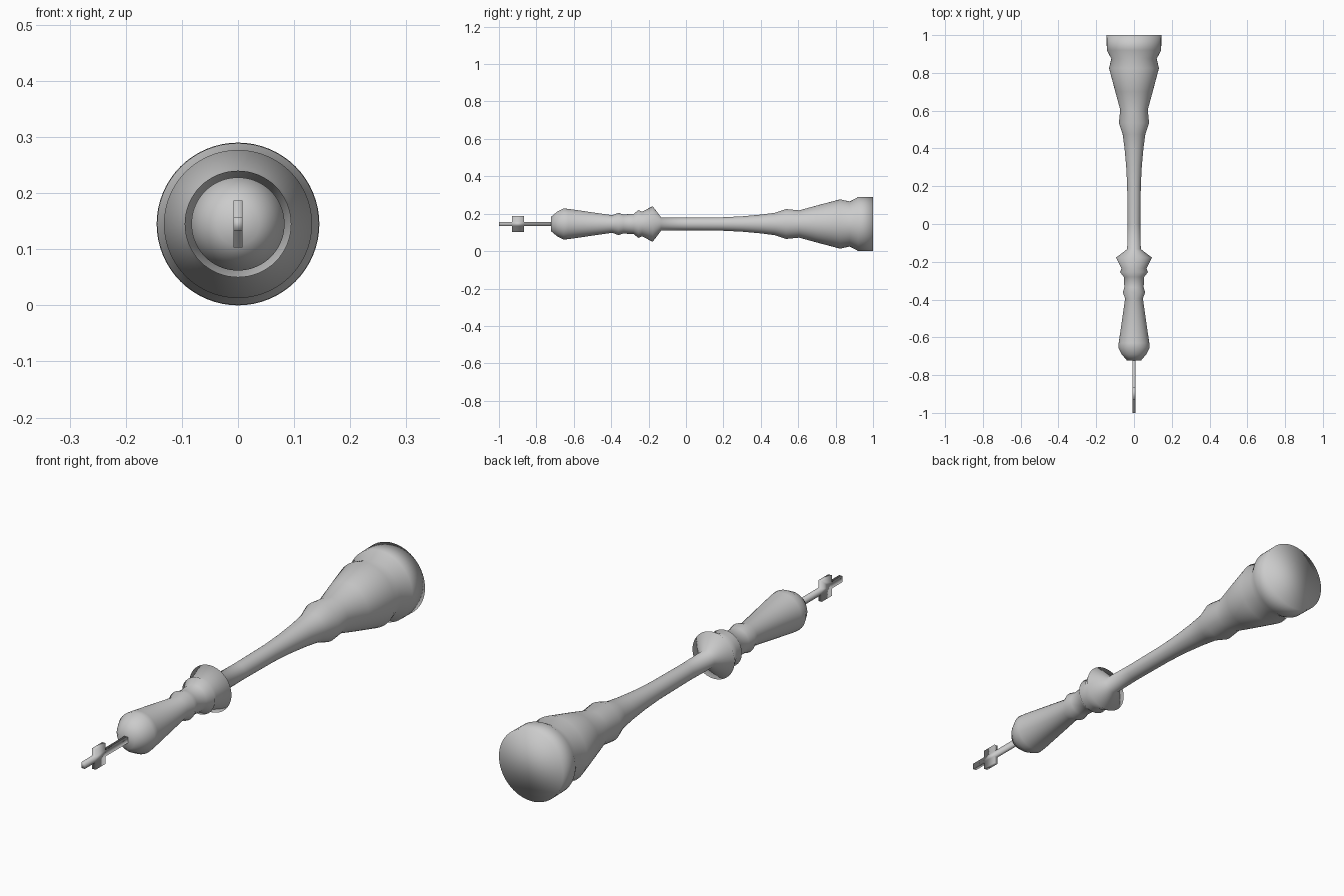
import bpy, bmesh, math

if "Cube" in bpy.data.objects:
    bpy.data.objects.remove(bpy.data.objects["Cube"])

AXIS_Z = 0.145
SEGMENTS = 64

mat = bpy.data.materials.new("light grey")
mat.diffuse_color = (0.6, 0.6, 0.6, 1)
mat.use_nodes = True
mat.node_tree.nodes["Principled BSDF"].inputs["Base Color"].default_value = mat.diffuse_color


def finish(bm, name):
    bmesh.ops.recalc_face_normals(bm, faces=bm.faces)
    for f in bm.faces:
        f.smooth = True
    mesh = bpy.data.meshes.new(name)
    bm.to_mesh(mesh)
    bm.free()
    mesh.materials.append(mat)
    obj = bpy.data.objects.new(name, mesh)
    bpy.context.collection.objects.link(obj)
    return obj


def lathe(name, profile):
    """Spin (y, radius) points round the lying axis and cap both ends."""
    bm = bmesh.new()
    rings = []
    for y, r in profile:
        rings.append([bm.verts.new((r * math.cos(a), y, AXIS_Z + r * math.sin(a)))
                      for a in (2 * math.pi * i / SEGMENTS for i in range(SEGMENTS))])
    for a, b in zip(rings, rings[1:]):
        for i in range(SEGMENTS):
            j = (i + 1) % SEGMENTS
            bm.faces.new((a[i], a[j], b[j], b[i]))
    bm.faces.new(rings[0])
    bm.faces.new(rings[-1])
    return finish(bm, name)


# Turned body: head, neck rings, collar, slim shaft and wide foot
lathe("turned_body", [
    (-0.722, 0.038), (-0.69, 0.065), (-0.655, 0.083), (-0.63, 0.081),
    (-0.395, 0.047), (-0.362, 0.059), (-0.335, 0.051), (-0.28, 0.054),
    (-0.255, 0.074), (-0.235, 0.066), (-0.178, 0.095), (-0.133, 0.036),
    (0.0, 0.034), (0.2, 0.036), (0.3, 0.041), (0.4, 0.05), (0.475, 0.06),
    (0.535, 0.08), (0.605, 0.073), (0.70, 0.099), (0.825, 0.132),
    (0.875, 0.120), (0.92, 0.144), (1.0, 0.145)])

# Cross finial: one plus-shaped outline with a small thickness
H, A, W = 0.012, 0.042, 0.008
Y0, Y1 = -0.93, -0.865
outline = [(-1.0, -H), (Y0, -H), (Y0, -A), (Y1, -A), (Y1, -H), (-0.715, -H),
           (-0.715, H), (Y1, H), (Y1, A), (Y0, A), (Y0, H), (-1.0, H)]
bm = bmesh.new()
face = bm.faces.new([bm.verts.new((-W, y, AXIS_Z + z)) for y, z in outline])
ext = bmesh.ops.extrude_face_region(bm, geom=[face])
bmesh.ops.translate(bm, vec=(2 * W, 0, 0),
                    verts=[v for v in ext["geom"] if isinstance(v, bmesh.types.BMVert)])
finish(bm, "cross_finial")
